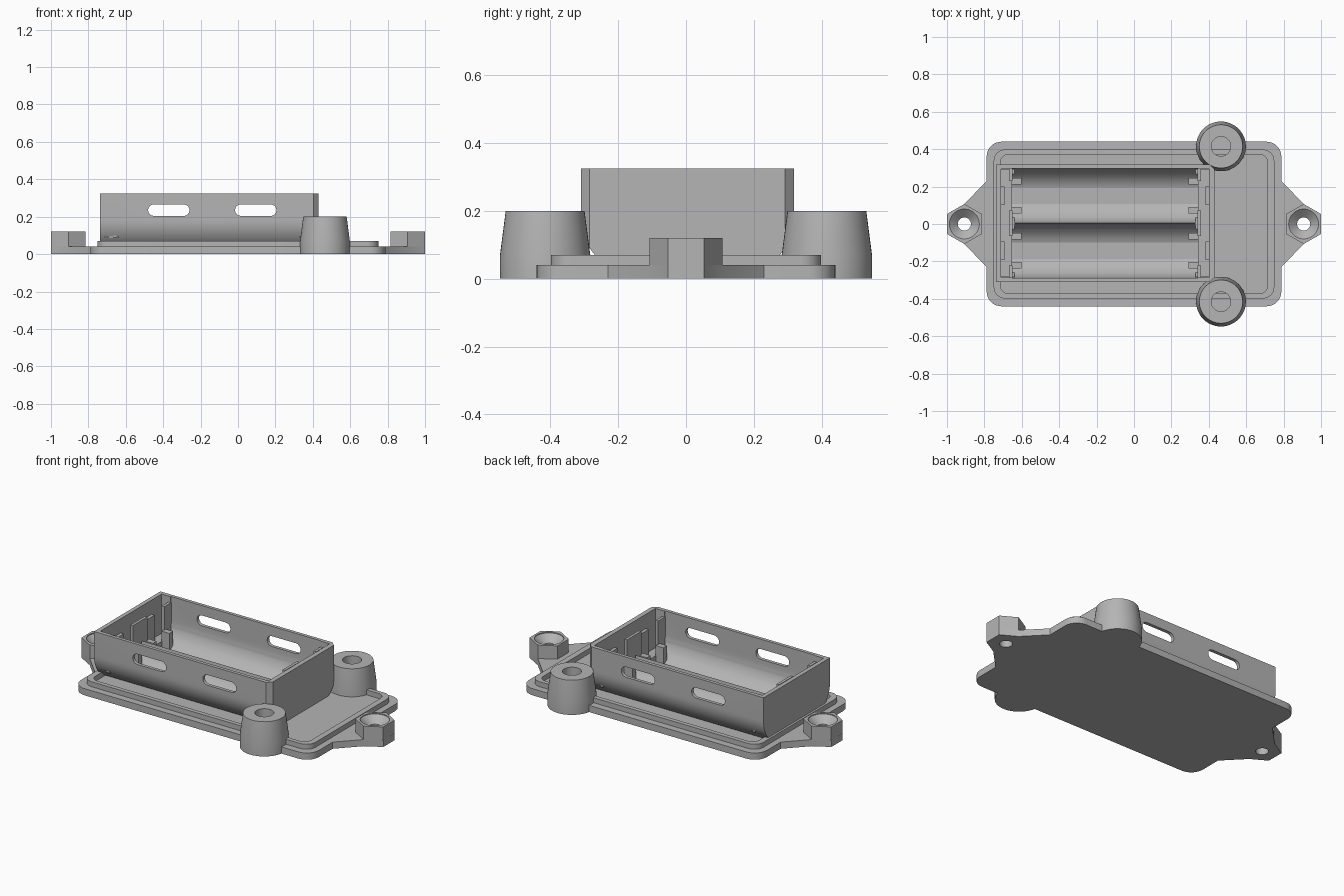
import bpy, bmesh, math
from mathutils import Vector

if "Cube" in bpy.data.objects:
    bpy.data.objects.remove(bpy.data.objects["Cube"])

grey = bpy.data.materials.new("grey plastic")
grey.diffuse_color = (0.46, 0.46, 0.46, 1)
grey.use_nodes = True
grey.node_tree.nodes["Principled BSDF"].inputs["Base Color"].default_value = grey.diffuse_color


def finish(name, bm):
    bmesh.ops.recalc_face_normals(bm, faces=bm.faces)
    me = bpy.data.meshes.new(name)
    bm.to_mesh(me)
    bm.free()
    ob = bpy.data.objects.new(name, me)
    bpy.context.collection.objects.link(ob)
    me.materials.append(grey)
    return ob


def prism(name, pts, a, b, axis="z"):
    """Extrude a 2D outline from a to b along the given axis."""
    put = {"x": lambda u, v: (a, u, v), "y": lambda u, v: (u, a, v), "z": lambda u, v: (u, v, a)}[axis]
    bm = bmesh.new()
    face = bm.faces.new([bm.verts.new(put(*p)) for p in pts])
    new = bmesh.ops.extrude_face_region(bm, geom=[face])["geom"]
    step = Vector([(b - a) * (axis == k) for k in "xyz"])
    bmesh.ops.translate(bm, vec=step, verts=[g for g in new if isinstance(g, bmesh.types.BMVert)])
    return finish(name, bm)


def lathe(name, profile, x, y, n=48):
    """Revolve (radius, z) points around a vertical axis."""
    bm = bmesh.new()
    rings = [[bm.verts.new((x + r * math.cos(t * math.tau / n), y + r * math.sin(t * math.tau / n), z))
              for t in range(n)] for r, z in profile]
    for p, q in zip(rings, rings[1:]):
        for i in range(n):
            j = (i + 1) % n
            bm.faces.new((p[i], p[j], q[j], q[i]))
    bm.faces.new(rings[0])
    bm.faces.new(rings[-1])
    return finish(name, bm)


def box(name, x0, x1, y0, y1, z0, z1):
    return prism(name, [(x0, y0), (x1, y0), (x1, y1), (x0, y1)], z0, z1)


def arc(cx, cy, r, a0, a1, n=8):
    return [(cx + r * math.cos(math.radians(a0 + (a1 - a0) * i / n)),
             cy + r * math.sin(math.radians(a0 + (a1 - a0) * i / n))) for i in range(n + 1)]


def rounded(hx, hy, r):
    return [p for k, (sx, sy) in enumerate([(1, 1), (-1, 1), (-1, -1), (1, -1)])
            for p in arc(sx * (hx - r), sy * (hy - r), r, 90 * k, 90 * k + 90)]


def cut(ob, cutter):
    mod = ob.modifiers.new("cut", "BOOLEAN")
    mod.operation, mod.solver, mod.object = "DIFFERENCE", "EXACT", cutter
    bpy.context.view_layer.objects.active = ob
    bpy.ops.object.modifier_apply(modifier=mod.name)
    bpy.data.objects.remove(cutter)


# Base plate with a pointed ear at each end
HX, HY, EAR, HEX = 0.788, 0.44, 0.907, 0.107
ear = [(HX, -0.23), (EAR, -HEX), (1, -HEX / 2), (1, HEX / 2), (EAR, HEX), (HX, 0.23)]
plate_pts = rounded(HX, HY, 0.08)
half = len(plate_pts) // 2
plate_pts = (plate_pts[:half] + [(-x, -y) for x, y in ear] + plate_pts[half:] + ear)
plate = prism("base_plate", plate_pts, 0, 0.04)

# Raised sealing lip
lip = prism("sealing_lip", rounded(0.75, 0.398, 0.06), 0.04, 0.07)
cut(lip, prism("lip_cutter", rounded(0.715, 0.372, 0.045), 0.03, 0.1))

# Hexagonal screw bosses with countersunk holes
for side, s in (("left", -1), ("right", 1)):
    hexagon = [(s * EAR + HEX * math.sin(k * math.pi / 3), HEX * math.cos(k * math.pi / 3)) for k in range(6)]
    boss = prism(side + "_screw_boss", hexagon, 0.04, 0.12)
    cut(boss, lathe("sink", [(0.035, 0.0), (0.035, 0.075), (0.08, 0.115), (0.08, 0.15)], s * EAR, 0))
    cut(plate, lathe("hole", [(0.035, -0.05), (0.035, 0.1)], s * EAR, 0))

# Tapered posts with blind holes
for side, s in (("front", -1), ("back", 1)):
    lathe(side + "_post", [(0.133, 0), (0.133, 0.07), (0.116, 0.2), (0.052, 0.2), (0.052, 0.06)],
          0.465, s * 0.415)

# Battery tray: straight walls above, rounded cradle below
MID, AXIS, TOP, WALL, R = 0.004, 0.18, 0.325, 0.02, 0.147
X0, X1 = -0.737, 0.43
outer = ([(MID + 0.314, TOP), (MID - 0.314, TOP)]
         + arc(MID - R, AXIS, R + WALL, 180, 237, 10)
         + arc(MID + R, AXIS, R + WALL, 303, 360, 10))
tray = prism("battery_tray", outer, X0, X1, "x")

# Two round cell troughs
trough = ([(MID + 2 * R, 0.4), (MID - 2 * R, 0.4)]
          + arc(MID - R, AXIS, R, 180, 358, 20) + arc(MID + R, AXIS, R, 182, 360, 20))
cut(tray, prism("trough_cutter", trough, -0.652, 0.342, "x"))

# Contact pockets beyond the troughs
for a, b in ((-0.712, -0.64), (0.33, 0.402)):
    cut(tray, box("pocket_cutter", a, b, MID - 0.29, MID + 0.29, 0.09, 0.4))

# Finger slots through both long walls
for cx in (-0.37, 0.095):
    slot = arc(cx + 0.08, 0.235, 0.031, -90, 90) + arc(cx - 0.08, 0.235, 0.031, 90, 270)
    cut(tray, prism("slot_cutter", slot, -0.5, 0.5, "y"))

# Chamfered corners at the right end
for s in (-1, 1):
    e = MID + s * 0.314
    tri = [(X1 - 0.026, e), (X1 - 0.026, e + s * 0.1), (X1 + 0.1, e + s * 0.1),
           (X1 + 0.1, e - s * 0.126)]
    cut(tray, prism("corner_cutter", tri, 0, 0.4))

# Contact retaining flanges and cell stops
for end, wall, d in (("left", -0.712, 1), ("right", 0.402, -1)):
    for cell, cy in (("front", MID - R), ("back", MID + R)):
        for k, s in enumerate((-1, 1)):
            xs = sorted((wall + d * 0.045, wall + d * 0.062))
            ys = sorted((cy + s * 0.08, cy + s * 0.147))
            box(f"{end}_{cell}_flange_{k}", *xs, *ys, 0.09, 0.29)
            xs = sorted((wall + d * 0.058, wall + d * 0.11))
            ys = sorted((cy + s * 0.06, cy + s * 0.095))
            box(f"{end}_{cell}_stop_{k}", *xs, *ys, 0.05, 0.15)
        # Contact plate against the end wall
        xs = sorted((wall - d * 0.002, wall + d * 0.02))
        box(f"{end}_{cell}_contact_rest", *xs, cy - 0.05, cy + 0.05, 0.08, 0.24)

# Smooth round surfaces, keep edges sharp
for ob in bpy.data.objects:
    ob.select_set(True)
bpy.context.view_layer.objects.active = plate
bpy.ops.object.shade_smooth_by_angle(angle=math.radians(25))
